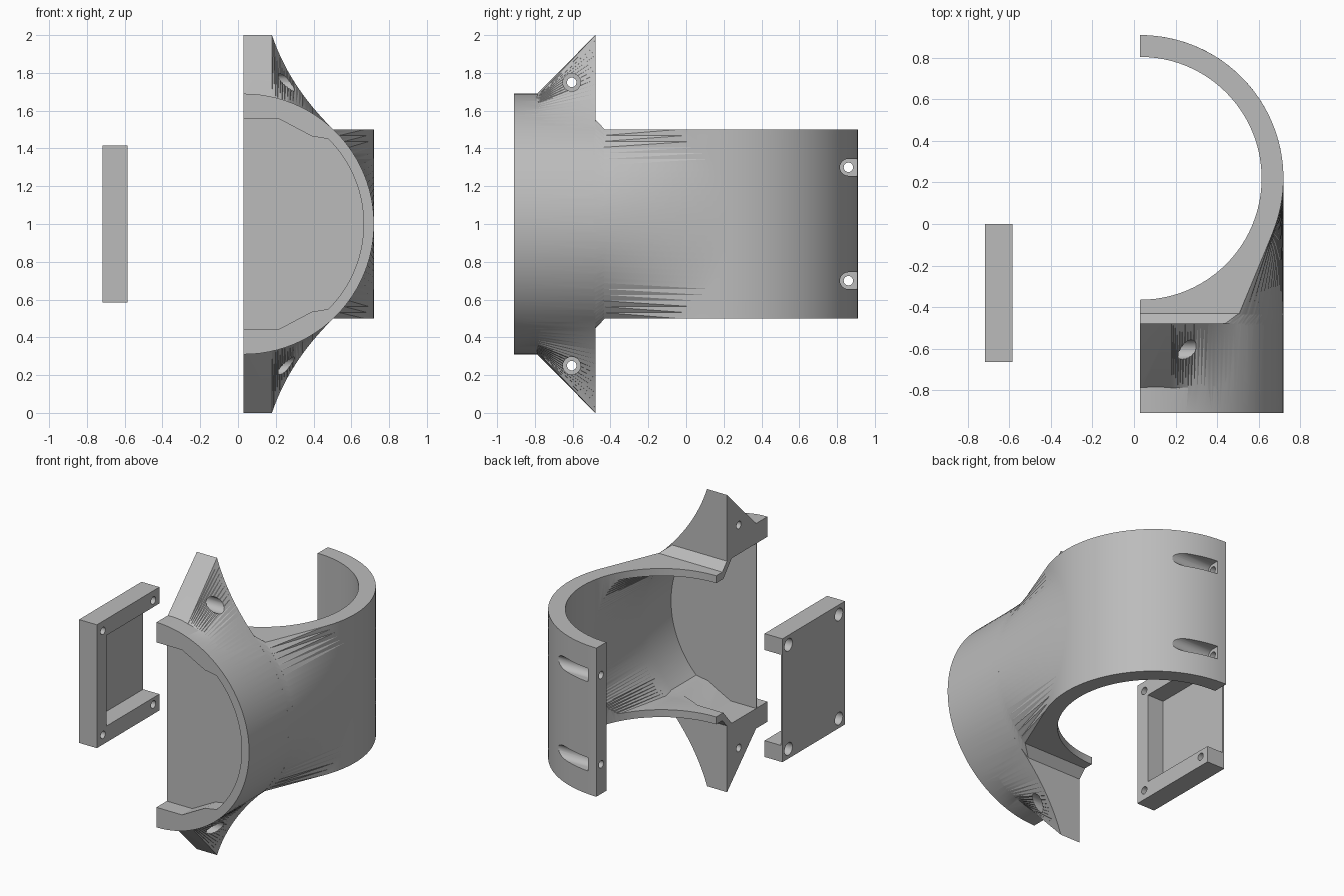
import bpy, bmesh, math
from mathutils import Vector, Matrix

if "Cube" in bpy.data.objects:
    bpy.data.objects.remove(bpy.data.objects["Cube"])

CX, CY, R = 0.03, 0.22, 0.69       # split plane, barrel centre, outer radius
FAR = -0.1                         # solids overrun the split plane, trimmed later

grey = bpy.data.materials.new("light_grey")
grey.use_nodes = True
grey.diffuse_color = (0.5, 0.5, 0.5, 1)
grey.node_tree.nodes["Principled BSDF"].inputs["Base Color"].default_value = (0.5, 0.5, 0.5, 1)


def make(name, bm):
    bmesh.ops.recalc_face_normals(bm, faces=bm.faces)
    mesh = bpy.data.meshes.new(name)
    bm.to_mesh(mesh)
    bm.free()
    mesh.materials.append(grey)
    ob = bpy.data.objects.new(name, mesh)
    bpy.context.scene.collection.objects.link(ob)
    return ob


def loft(name, sections):
    """Closed solid through matching cross-sections."""
    bm = bmesh.new()
    rings = [[bm.verts.new(p) for p in s] for s in sections]
    n = len(rings[0])
    for a, b in zip(rings, rings[1:]):
        for i in range(n):
            bm.faces.new((a[i], a[(i + 1) % n], b[(i + 1) % n], b[i]))
    bm.faces.new(rings[0])
    bm.faces.new(rings[-1])
    bmesh.ops.triangulate(bm, faces=[f for f in bm.faces if len(f.verts) == 4])
    return make(name, bm)


def box(name, x0, x1, y0, y1, z0, z1):
    return loft(name, [[(x, y0, z0), (x, y1, z0), (x, y1, z1), (x, y0, z1)] for x in (x0, x1)])


def cylinder(name, radius, depth, seg, matrix):
    bm = bmesh.new()
    bmesh.ops.create_cone(bm, cap_ends=True, segments=seg, radius1=radius, radius2=radius,
                          depth=depth, matrix=matrix)
    return make(name, bm)


def rod(name, radius, x0, x1, y, z):
    place = Matrix.Translation((0.5 * (x0 + x1), y, z)) @ Matrix.Rotation(math.pi / 2, 4, 'Y')
    return cylinder(name, radius, x1 - x0, 24, place)


def combine(target, op, tools):
    for tool in tools:
        mod = target.modifiers.new("cut", 'BOOLEAN')
        mod.operation, mod.solver, mod.object = op, 'EXACT', tool
        dg = bpy.context.evaluated_depsgraph_get()
        mesh = bpy.data.meshes.new_from_object(target.evaluated_get(dg))
        target.modifiers.clear()
        target.data = mesh
        bpy.data.objects.remove(tool)


def arc(y, r, clip, n=48):
    """Half-round section across y, flattened at a height above and below the axis."""
    a = math.asin(min(1, clip / r))
    return [(CX + r * math.cos(t), y, 1 + r * math.sin(t)) for t in (a * (2 * i / n - 1) for i in range(n + 1))]


def solid_arc(y, clip):
    return [(FAR, y, 1 - clip)] + arc(y, R, clip) + [(FAR, y, 1 + clip)]


def inner(y, curve, flat, kink, x0=FAR):
    """Section of the hollow: a side curve with a stepped flat top and bottom."""
    steps = [(x0, flat), (0.22, flat), (0.39, kink)]
    return ([(x, y, 1 - h) for x, h in steps] + curve + [(x, y, 1 + h) for x, h in reversed(steps)])


def mouth(y, x0=FAR):
    return inner(y, arc(y, 0.635, 0.45), 0.555, 0.465, x0)


# Front collar and its chamfered back
collar = loft("half_shell", [solid_arc(-0.91, R), solid_arc(-0.48, R)])
collar_chamfer = loft("collar_chamfer", [solid_arc(-0.49, 0.565), solid_arc(-0.43, 0.5)])

# Barrel wall: each level runs from the collar tangentially onto the barrel circle
levels = []
for k in range(33):
    h = 0.5 * (k / 16 - 1)
    px, py = math.sqrt(R * R - h * h), -0.435 - CY
    low = math.atan2(py, px) + math.acos(R / math.hypot(px, py))
    z = 1 + h
    ring = [(FAR, CY + R, z)]
    for i in range(41):
        t = math.pi / 2 + (low - math.pi / 2) * i / 40
        ring.append((CX + R * math.cos(t), CY + R * math.sin(t), z))
    levels.append(ring + [(CX + px, CY + py, z), (FAR, CY + py, z)])
barrel_wall = loft("barrel_wall", levels)


def fin(s):
    """Mounting ear: concave back outline fading forward into the collar."""
    p0, p1, p2 = Vector((0.18, 1.0)), Vector((0.27, 0.73)), Vector((0.505, 0.5))
    back = [p0 * (1 - t) ** 2 + p1 * 2 * t * (1 - t) + p2 * t * t for t in (i / 20 for i in range(21))]
    front = [(p.x, math.sqrt((R - 0.001) ** 2 - (p.x - CX) ** 2)) for p in back]
    ends = [[(FAR, 0.3), (FAR, top), (CX, top)] for top in (R - 0.001, 1.0)]
    outlines = [(-0.79, ends[0] + front), (-0.48, ends[1] + [tuple(p) for p in back])]
    return loft("fin", [[(x, y, 1 + s * h) for x, h in o + [(0.45, 0.3)]] for y, o in outlines])


combine(collar, 'UNION', [collar_chamfer, barrel_wall, fin(1), fin(-1)])

# Hollow interior: round bore, then front opening narrowing into the bore
bore = cylinder("bore", 0.585, 3, 96, Matrix.Translation((CX, CY, 1)))
bore_side = [(0.6, 0.2, p[2]) for p in arc(0, 0.62, 0.45)]
hollow = loft("hollow", [mouth(-1), mouth(-0.53),
                         inner(-0.44, arc(-0.44, 0.62, 0.45), 0.45, 0.45),
                         inner(0.2, bore_side, 0.45, 0.45)])
cuts = [bore, hollow]

# Screw holes with counterbores in the ears and the rear edge
for s in (1, -1):
    for y, h, r, start in ((-0.605, 0.75, 0.047, 0.12), (0.86, 0.3, 0.045, 0.095)):
        z = 1 + s * h
        cuts += [rod("hole", 0.025, -0.2, 0.3, y, z), rod("counterbore", r, start, 1, y, z)]
    cuts.append(box("pocket", 0.095, 0.3, 0.86, 1, 1 + s * 0.3 - 0.045, 1 + s * 0.3 + 0.045))
cuts.append(box("split", -1, CX, -2, 2, -1, 3))
combine(collar, 'DIFFERENCE', cuts)

# Thin disc closing the front opening
disc = loft("front_disc", [mouth(-0.80, CX), mouth(-0.79, CX)])

# Separate cover: thin plate with rails on three sides, open at the back
cover = box("cover_plate", -0.718, -0.585, -0.665, 0, 0.585, 1.415)
cover_cuts = [box("recess", -0.706, -0.5, -0.565, 0.1, 0.695, 1.305)]
for y in (-0.6, -0.065):
    for z in (0.65, 1.35):
        cover_cuts += [rod("hole", 0.025, -0.9, -0.4, y, z), rod("counterbore", 0.042, -0.9, -0.66, y, z)]
combine(cover, 'DIFFERENCE', cover_cuts)

# Smooth curved surfaces, keep hard edges
bpy.ops.object.select_all(action='DESELECT')
for ob in (collar, disc, cover):
    ob.select_set(True)
    bpy.context.view_layer.objects.active = ob
bpy.ops.object.shade_smooth_by_angle(angle=math.radians(25))
